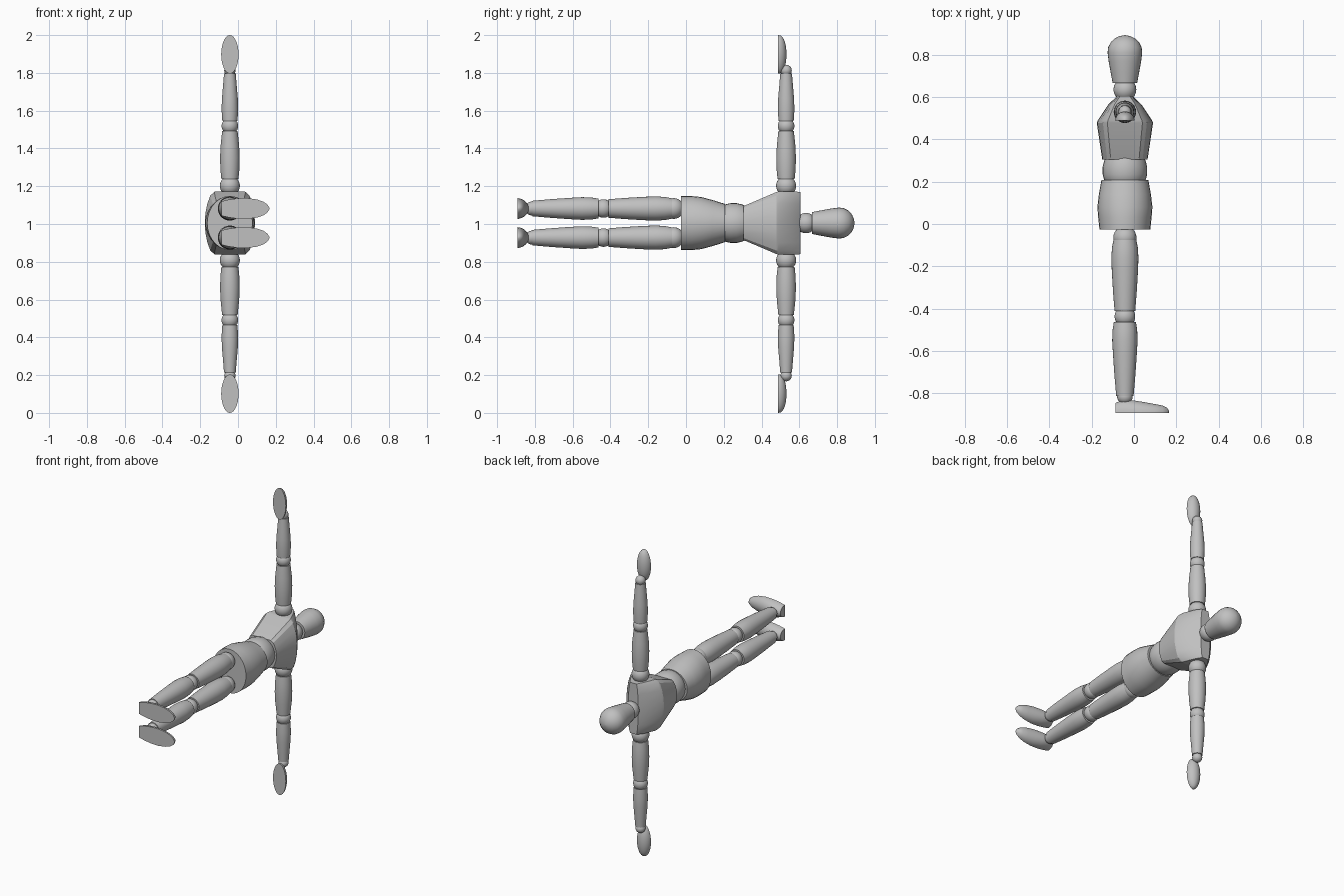
import bpy, bmesh, math
from mathutils import Vector

cube = bpy.data.objects.get("Cube")
if cube:
    bpy.data.objects.remove(cube, do_unlink=True)

grey = bpy.data.materials.new("plain grey")
grey.use_nodes = True
colour = (0.53, 0.53, 0.53, 1)
grey.diffuse_color = colour
grey.node_tree.nodes["Principled BSDF"].inputs["Base Color"].default_value = colour

X, Y, Z = Vector((1, 0, 0)), Vector((0, 1, 0)), Vector((0, 0, 1))
CX, CZ, ARM_Y = -0.043, 1.005, 0.53

# Cross-sections: full round, flat-bottomed half round, round with flattened sides
N = 28
angles = [2 * math.pi * i / N for i in range(N)]
ROUND = [(math.cos(a), math.sin(a)) for a in angles]
HALF = [(math.cos(math.pi * i / 16), math.sin(math.pi * i / 16)) for i in range(17)]
CHEST = [(c, max(-1, min(1, 1.42 * s))) for c, s in ROUND]


def finish(bm, name, angle):
    bmesh.ops.recalc_face_normals(bm, faces=bm.faces)
    mesh = bpy.data.meshes.new(name)
    bm.to_mesh(mesh)
    bm.free()
    mesh.materials.append(grey)
    obj = bpy.data.objects.new(name, mesh)
    bpy.context.collection.objects.link(obj)
    bpy.ops.object.select_all(action='DESELECT')
    obj.select_set(True)
    bpy.context.view_layer.objects.active = obj
    bpy.ops.object.shade_smooth_by_angle(angle=math.radians(angle))


def loft(name, origin, axis, u, v, stations, section=ROUND, angle=35):
    """Skin a section along an axis; stations are (distance, u size, v size)."""
    bm = bmesh.new()
    rings = [[bm.verts.new(origin + axis * t + u * (a * c) + v * (b * s))
              for c, s in section] for t, a, b in stations]
    n = len(section)
    for r, q in zip(rings, rings[1:]):
        for i in range(n):
            j = (i + 1) % n
            bm.faces.new((r[i], r[j], q[j], q[i]))
    bm.faces.new(rings[0])
    bm.faces.new(rings[-1])
    finish(bm, name, angle)


def turned(name, origin, axis, u, v, profile):
    loft(name, origin, axis, u, v, [(t, r, r) for t, r in profile])


def ball(name, centre, radius):
    bm = bmesh.new()
    bmesh.ops.create_uvsphere(bm, u_segments=24, v_segments=14, radius=radius)
    bmesh.ops.translate(bm, verts=bm.verts, vec=centre)
    finish(bm, name, 60)


# Trunk, running along y
core = Vector((CX, 0, CZ))
loft("pelvis", core, Y, X, Z, [
    (-0.027, 0.12, 0.143), (0.03, 0.126, 0.143), (0.08, 0.13, 0.138),
    (0.14, 0.123, 0.122), (0.207, 0.111, 0.101)])
turned("waist", core, Y, X, Z, [
    (0.195, 0.09), (0.21, 0.099), (0.235, 0.105), (0.27, 0.105), (0.295, 0.099), (0.32, 0.09)])
loft("chest", core, Y, X, Z, [
    (0.305, 0.107, 0.09), (0.478, 0.133, 0.164), (0.49, 0.128, 0.167),
    (0.565, 0.078, 0.167), (0.605, 0.036, 0.165)], CHEST, 25)

# Neck and head
ball("neck", core + Y * 0.635, 0.054)
turned("head", core, Y, X, Z, [
    (0.667, 0.058), (0.72, 0.068), (0.77, 0.077), (0.81, 0.082), (0.835, 0.079),
    (0.86, 0.066), (0.878, 0.046), (0.888, 0.025), (0.892, 0.004)])

for side, s in (("left", 1), ("right", -1)):
    # Legs
    hip = Vector((CX, 0, CZ + s * 0.077))
    ball(side + "_hip", hip - Y * 0.065, 0.055)
    turned(side + "_thigh", hip, -Y, X, Z, [
        (0.075, 0.054), (0.11, 0.061), (0.16, 0.064), (0.22, 0.062),
        (0.32, 0.056), (0.41, 0.049)])
    ball(side + "_knee", hip - Y * 0.437, 0.049)
    turned(side + "_shin", hip, -Y, X, Z, [
        (0.462, 0.052), (0.5, 0.058), (0.55, 0.06), (0.62, 0.056),
        (0.72, 0.049), (0.812, 0.041)])
    ball(side + "_ankle", hip - Y * 0.815, 0.037)
    loft(side + "_foot", Vector((0, -0.892, hip.z)), X, Z, Y, [
        (-0.088, 0.038, 0.046), (-0.05, 0.047, 0.063), (0.0, 0.054, 0.058),
        (0.05, 0.055, 0.05), (0.1, 0.048, 0.041), (0.135, 0.036, 0.034),
        (0.157, 0.02, 0.023), (0.166, 0.004, 0.008)], HALF, 50)

    # Arms, spread along z
    shoulder = Vector((CX, ARM_Y, CZ))
    out = Z * s
    ball(side + "_shoulder", shoulder + out * 0.197, 0.053)
    turned(side + "_upper_arm", shoulder, out, X, Y, [
        (0.232, 0.045), (0.28, 0.05), (0.345, 0.052), (0.41, 0.049), (0.487, 0.041)])
    ball(side + "_elbow", shoulder + out * 0.514, 0.044)
    turned(side + "_forearm", shoulder, out, X, Y, [
        (0.54, 0.04), (0.6, 0.044), (0.66, 0.042), (0.73, 0.036), (0.792, 0.031)])
    ball(side + "_wrist", shoulder + out * 0.808, 0.03)

    # Half-egg hand with a flat palm towards the feet
    middle = Vector((CX, 0.488, 1 + s * 0.898))
    loft(side + "_hand", middle, out, X, Y, [
        (0.102 * -math.cos(a), 0.046 * math.sin(a), 0.044 * math.sin(a) ** 0.8)
        for a in [0.04 + (math.pi - 0.08) * i / 14 for i in range(15)]], HALF, 50)
